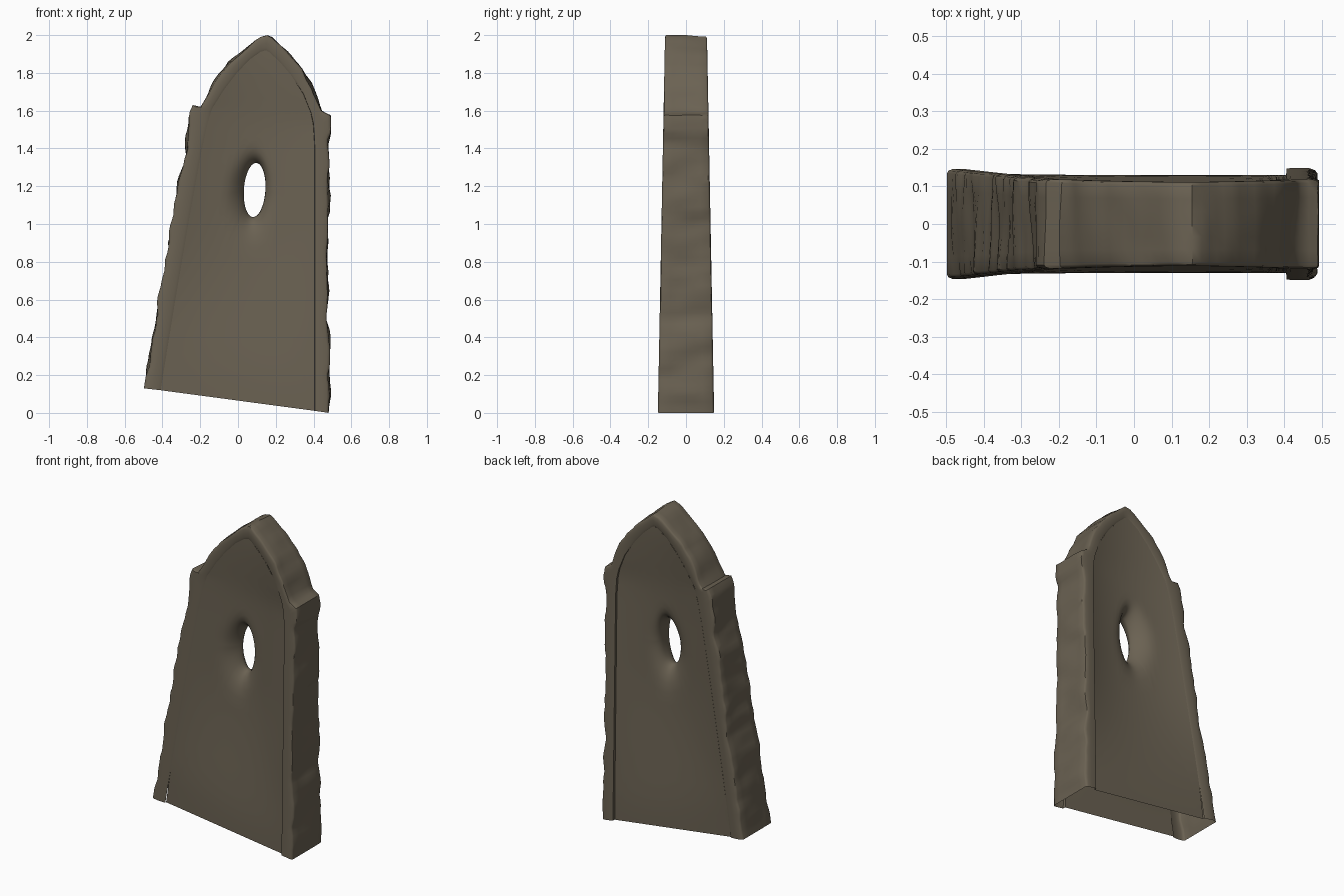
import bpy, bmesh, math
from mathutils import Vector, noise

if "Cube" in bpy.data.objects:
    bpy.data.objects.remove(bpy.data.objects["Cube"])

# Matching outlines (x, z): outer stone edge / inner edge of the frame
OUTER = [(.48, 0), (.48, .5), (.48, 1.0), (.475, 1.45), (.488, 1.5), (.488, 1.575), (.445, 1.6),
         (.40, 1.72), (.34, 1.82), (.26, 1.91), (.18, 1.985), (.155, 2.0), (.12, 1.985),
         (.04, 1.935), (-.05, 1.855), (-.13, 1.745), (-.197, 1.62), (-.24, 1.63), (-.25, 1.59),
         (-.275, 1.4), (-.34, 1.05), (-.42, .58), (-.498, .13)]
INNER = [(.405, .011), (.405, .5), (.405, 1.0), (.405, 1.42), (.402, 1.47), (.398, 1.53), (.385, 1.59),
         (.345, 1.69), (.28, 1.79), (.22, 1.86), (.165, 1.91), (.148, 1.92), (.12, 1.912),
         (.06, 1.87), (-.01, 1.795), (-.075, 1.71), (-.138, 1.61), (-.15, 1.57), (-.162, 1.53),
         (-.195, 1.38), (-.255, 1.05), (-.335, .58), (-.41, .12)]


def bottom_z(x):
    return .065 - .133 * x


def half_depth(z):
    return .149 - .019 * z


def smooth(t):
    t = max(0, min(1, t))
    return t * t * (3 - 2 * t)


def edge_x(points, z):
    # where an inner outline crosses a height
    for a, b in zip(points, points[1:]):
        lo, hi = sorted((a, b), key=lambda p: p[1])
        if lo[1] <= z <= hi[1]:
            return lo[0] + (hi[0] - lo[0]) * (z - lo[1]) / max(1e-6, hi[1] - lo[1])
    return points[0][0] + (points[1][0] - points[0][0]) * (z - points[0][1]) / (points[1][1] - points[0][1])


RIGHT, LEFT = INNER[:12], INNER[:10:-1]

# Resample both outlines together
outer, inner = [], []
for i in range(len(OUTER) - 1):
    a, b, c, d = (Vector(p) for p in (OUTER[i], OUTER[i + 1], INNER[i], INNER[i + 1]))
    n = max(1, round((b - a).length / .03))
    for k in range(n):
        outer.append(a.lerp(b, k / n))
        inner.append(c.lerp(d, k / n))
outer.append(Vector(OUTER[-1]))
inner.append(Vector(INNER[-1]))

# The panel outline also runs along the slanted open foot
foot = [inner[-1].lerp(inner[0], k / 24) for k in range(1, 24)]
panel_loop = inner + foot
CENTRE = Vector((.088, 1.18))

stone = bpy.data.materials.new("weathered stone")
stone.diffuse_color = (.145, .121, .085, 1)
stone.use_nodes = True
stone.node_tree.nodes["Principled BSDF"].inputs["Base Color"].default_value = stone.diffuse_color


def make_object(name, bm):
    bmesh.ops.remove_doubles(bm, verts=bm.verts, dist=1e-5)
    bmesh.ops.recalc_face_normals(bm, faces=bm.faces)
    me = bpy.data.meshes.new(name)
    bm.to_mesh(me)
    bm.free()
    ob = bpy.data.objects.new(name, me)
    bpy.context.collection.objects.link(ob)
    me.materials.append(stone)
    bpy.ops.object.select_all(action='DESELECT')
    ob.select_set(True)
    bpy.context.view_layer.objects.active = ob
    bpy.ops.object.shade_smooth_by_angle(angle=math.radians(40))


def panel_point(p, u, side):
    # hollowed panel that funnels into a rounded oval opening
    a = math.atan2((p.y - CENTRE.y), (p.x - CENTRE.x) / .4)
    hole = CENTRE + Vector((.057 * math.cos(a) + .008 * math.sin(a), .143 * math.sin(a)))
    q = hole.lerp(p, u)
    l, r = edge_x(LEFT, q.y), edge_x(RIGHT, q.y)
    across = max(0, (q.x - l) * (r - q.x))
    rise = smooth((q.y - bottom_z(q.x)) / 1.0)
    edge = smooth((q.x - l) / max(.01, r - l)) * smooth((1.7 - q.y) / .2)
    foot_flat = 1 - smooth((q.y - bottom_z(q.x)) / .3)
    y = half_depth(q.y) * (.95 - .06 * edge)
    y += (.131 - y) * foot_flat
    y -= across * .36 * rise
    # blunt lip on the right of the opening, softer slope on the left and below
    blunt = .5 + .5 * math.cos(a)
    t = min(1, (q - hole).length / (.11 - .04 * blunt + .08 * max(0, -math.sin(a))))
    y *= (1 - (1 - t) ** 2) ** (.75 - .45 * blunt)
    return (q.x, side * y, q.y)


# Recessed panels, front and back, joined through the opening
bm = bmesh.new()
STEPS = [0, .003, .012, .03, .06, .1, .16, .24, .34, .46, .58, .7, .8, .88, .95, 1]
for side in (-1, 1):
    rings = [[bm.verts.new(panel_point(p, u, side)) for p in panel_loop] for u in STEPS]
    n = len(panel_loop)
    for r, s in zip(rings, rings[1:]):
        for i in range(n):
            j = (i + 1) % n
            bm.faces.new((r[i], r[j], s[j], s[i]))
make_object("recessed_panel", bm)

# Rough stone frame: fraction inner to outer, fraction of half depth (square right, coved left)
SECTION = [(0, .88, .945), (.02, .99, .95), (.15, 1, .975), (.5, 1, 1), (.82, 1, 1),
           (.95, .97, .97), (1, .92, .92), (1, .6, .6), (1, .3, .3)]
SECTION = ([(w, -d, -e) for w, d, e in SECTION] + [(1, 0, 0)]
           + [(w, d, e) for w, d, e in reversed(SECTION)])


def frame_point(o, i, w, d, e):
    q = i.lerp(o, w)
    square = smooth((i.x - .3) / .08)
    y = (d * square + e * (1 - square)) * half_depth(q.y)
    fade = smooth((q.y - bottom_z(q.x)) / .12) * w ** 3
    bump = noise.noise(Vector((q.x * 5 + 3, y * 4, q.y * 7.5)))
    bump += .6 * noise.noise(Vector((q.x * 11, y * 6 + 7, q.y * 15)))
    q = q + (o - i).normalized() * (.017 * bump * fade)
    return (max(-.5, min(.493, q.x)), y, min(2, q.y))


bm = bmesh.new()
rows = [[bm.verts.new(frame_point(o, i, *s)) for o, i in zip(outer, inner)] for s in SECTION]
for r, s in zip(rows, rows[1:]):
    for k in range(len(r) - 1):
        bm.faces.new((r[k], r[k + 1], s[k + 1], s[k]))
make_object("stone_frame", bm)
